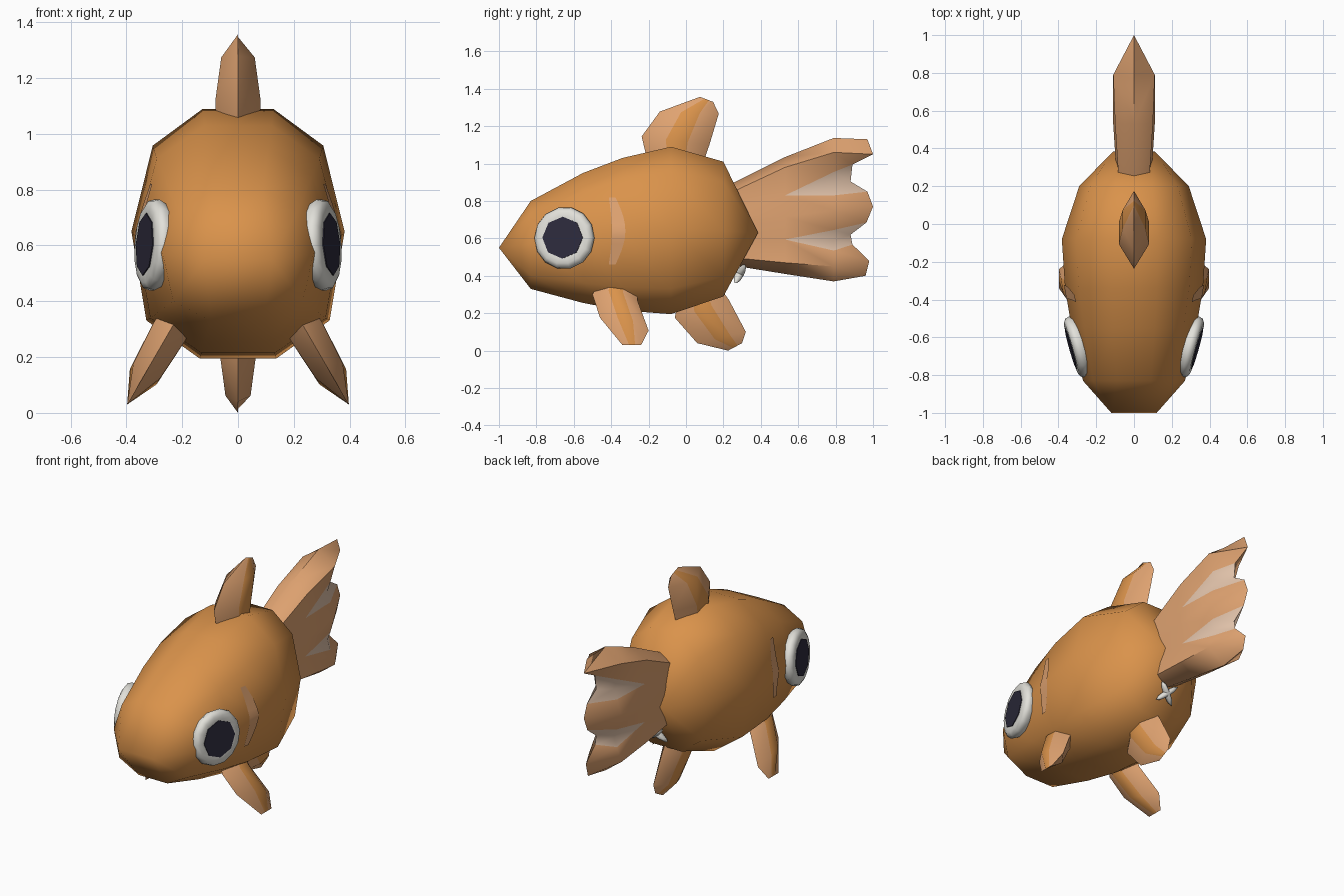
import bpy, bmesh, math
from mathutils import Vector, Matrix
from mathutils.bvhtree import BVHTree

if "Cube" in bpy.data.objects:
    bpy.data.objects.remove(bpy.data.objects["Cube"])


def material(name, rgb):
    m = bpy.data.materials.new(name)
    m.diffuse_color = (*rgb, 1)
    m.use_nodes = True
    m.node_tree.nodes["Principled BSDF"].inputs["Base Color"].default_value = m.diffuse_color
    return m


ORANGE = material("body orange", (0.70, 0.29, 0.07))
PEACH = material("fin peach", (0.74, 0.365, 0.165))
PALE = material("tail pale", (0.75, 0.54, 0.40))
WHITE = material("eye white", (0.76, 0.75, 0.70))
DARK = material("pupil navy", (0.026, 0.024, 0.045))


def finish(name, bm, mats, angle=60):
    """Weld, orient and smooth a bmesh, then link it as an object."""
    bmesh.ops.remove_doubles(bm, verts=bm.verts[:], dist=1e-4)
    bmesh.ops.recalc_face_normals(bm, faces=bm.faces[:])
    me = bpy.data.meshes.new(name)
    bm.to_mesh(me)
    bm.free()
    for m in mats:
        me.materials.append(m)
    for p in me.polygons:
        p.use_smooth = True
    me.set_sharp_from_angle(angle=math.radians(angle))
    ob = bpy.data.objects.new(name, me)
    bpy.context.scene.collection.objects.link(ob)
    return ob


def add_face(bm, pts, index=0):
    """Add a face, skipping points that coincide."""
    keep = []
    for p in pts:
        p = Vector(p)
        if all((p - q).length > 1e-4 for q in keep):
            keep.append(p)
    if len(keep) > 2:
        bm.faces.new([bm.verts.new(p) for p in keep]).material_index = index


def loft(rings, rule=lambda j: 0):
    """Skin closed rings and cap both ends."""
    bm = bmesh.new()
    n = len(rings[0])
    for a, b in zip(rings, rings[1:]):
        for j in range(n):
            k = (j + 1) % n
            add_face(bm, [a[j], a[k], b[k], b[j]], rule(j))
    add_face(bm, rings[0])
    add_face(bm, rings[-1])
    return bm


# Body: ten-sided sections from the wedge nose to the wedge rear
half = [(0.33, 1), (0.80, 0.70), (1, 0), (0.86, -0.70), (0.36, -1)]
section = half + [(-u, v) for u, v in reversed(half)]


def wedge(y, z, w):
    return [(math.copysign(w, u), y, z) for u, _ in section]


rings = [wedge(-1, 0.55, 0.12)]
for y, w, top, mid, low in [(-0.83, 0.27, 0.80, 0.57, 0.33), (-0.55, 0.33, 0.95, 0.61, 0.255),
                            (-0.34, 0.365, 1.03, 0.63, 0.215), (-0.08, 0.382, 1.09, 0.65, 0.195),
                            (0.20, 0.29, 1.01, 0.64, 0.29)]:
    rings.append([(u * w, y, mid + v * (top - mid if v > 0 else mid - low)) for u, v in section])
rings.append(wedge(0.385, 0.63, 0.11))
bm = loft(rings)
bm.normal_update()
tree = BVHTree.FromBMesh(bm)
finish("body", bm, [ORANGE], 75)


# Fins: six-sided lens sections with an orange strip along the middle
def fin(name, rows, place, normal):
    rings = []
    for lead, trail, t in rows:
        a, b, n = Vector(lead), Vector(trail), Vector(normal) * t
        pts = [place(*a.lerp(b, f)) for f in (0, 0.36, 0.68, 1)]
        rings.append([pts[0], pts[1] + n, pts[2] + n, pts[3], pts[2] - n, pts[1] - n])
    finish(name, loft(rings, lambda j: 1 if j in (1, 4) else 0), [PEACH, ORANGE])


def centred(y, z):
    return Vector((0, y, z))


fin("dorsal_fin", [((-0.21, 1.03), (0.09, 1.0), 0.08), ((-0.237, 1.145), (0.125, 1.10), 0.08),
                   ((-0.14, 1.278), (0.175, 1.267), 0.06), ((0.075, 1.357), (0.145, 1.33), 0)],
    centred, (1, 0, 0))
fin("belly_fin", [((-0.04, 0.27), (0.18, 0.34), 0.065), ((-0.06, 0.176), (0.23, 0.27), 0.065),
                  ((0.06, 0.04), (0.32, 0.10), 0.045), ((0.225, 0.0), (0.30, 0.04), 0)],
    centred, (1, 0, 0))
for side, s in (("right", 1), ("left", -1)):
    fin("side_fin_" + side,
        [((-0.46, 0.38), (-0.26, 0.37), 0.06), ((-0.50, 0.30), (-0.26, 0.27), 0.065),
         ((-0.46, 0.176), (-0.20, 0.107), 0.055), ((-0.34, 0.03), (-0.24, 0.03), 0)],
        lambda y, z: Vector((s * (0.235 + (0.31 - z) * 0.58), y, z)), (s * 0.866, 0, 0.5))

# Tail: three lobes, columns run from the top edge to the bottom edge
tail_z = [  # heights of each column at root, quarter, outer row
    (0.88, 0.835, 0.73, 0.73, 0.73, 0.67, 0.61, 0.61, 0.61, 0.50, 0.46),
    (1.035, 0.98, 0.83, 0.83, 0.83, 0.715, 0.594, 0.594, 0.594, 0.47, 0.41),
    (1.137, 1.06, 0.955, 0.89, 0.83, 0.75, 0.645, 0.59, 0.535, 0.45, 0.37)]
tail_x = [(0, 0.08, 0.09, 0.09, 0.09, 0.09, 0.09, 0.09, 0.09, 0.08, 0),
          (0, 0.10, 0.09, 0.09, 0.09, 0.11, 0.09, 0.09, 0.09, 0.10, 0),
          (0, 0.11, 0.08, 0.06, 0.08, 0.11, 0.08, 0.06, 0.08, 0.11, 0)]
tail_tip = [(0.97, 1.13), (1.0, 1.05), (0.89, 0.995), (0.88, 0.904), (0.97, 0.85), (1.0, 0.77),
            (0.965, 0.685), (0.88, 0.62), (0.89, 0.567), (0.98, 0.48), (0.96, 0.40)]
bm = bmesh.new()
for s in (1, -1):
    grid = [[(s * x, y, z) for x, z in zip(xs, zs)]
            for y, xs, zs in zip((0.22, 0.53, 0.79), tail_x, tail_z)]
    grid.append([(0, y, z) for y, z in tail_tip])
    for i in range(3):
        for j in range(10):
            pale = i > 0 and j in (2, 3, 6, 7)
            add_face(bm, [grid[i][j], grid[i][j + 1], grid[i + 1][j + 1], grid[i + 1][j]], int(pale))
finish("tail_fin", bm, [PEACH, PALE])


# Eyes: rounded white disc with an eight-sided pupil plate
def disc(name, profile, sides, frame, mat):
    rings = [[frame @ Vector((r * math.cos(2 * math.pi * k / sides),
                              r * math.sin(2 * math.pi * k / sides), h))
              for k in range(sides)] for r, h in profile]
    finish(name, loft(rings), [mat], 50)


for side, s in (("right", 1), ("left", -1)):
    n = Vector((s * 0.96, -0.27, 0.06))
    frame = Matrix.Translation((s * 0.30, -0.65, 0.602)) @ n.to_track_quat('Z', 'Y').to_matrix().to_4x4()
    disc("eye_" + side, [(0.15, -0.03), (0.167, 0), (0.16, 0.022), (0.14, 0.034), (0.115, 0.034)],
         14, frame, WHITE)
    disc("pupil_" + side, [(0.112, 0.032), (0.112, 0.038)], 8, frame, DARK)

    # Gill stripe: thin curved plate laid on the body side
    bm = bmesh.new()
    grid = []
    for i in range(11):
        f = i / 10
        z = 0.46 + 0.36 * f
        mid = -0.395 + 0.035 * math.sin(math.pi * f)
        w = 0.018 + 0.018 * math.sin(math.pi * f)
        row = []
        for c in (-1, 0, 1):
            hit = tree.ray_cast(Vector((s, mid + c * w, z)), Vector((-s, 0, 0)))[0]
            row.append(hit + Vector((s * 0.006, 0, 0)))
        grid.append(row)
    for a, b in zip(grid, grid[1:]):
        for j in range(2):
            quad = [a[j], a[j + 1], b[j + 1], b[j]]
            add_face(bm, quad if s > 0 else quad[::-1])
    finish("gill_stripe_" + side, bm, [PEACH])

# Small white cross under the tail
bm = bmesh.new()
base = Matrix.Translation((0, 0.288, 0.41)) @ Vector((0, 0.88, -0.47)).to_track_quat('Z', 'Y').to_matrix().to_4x4()
for a in (45, -45):
    m = base @ Matrix.Rotation(math.radians(a), 4, 'Z') @ Matrix.Diagonal((0.08, 0.018, 0.022, 1))
    bmesh.ops.create_uvsphere(bm, u_segments=8, v_segments=6, radius=1, matrix=m)
finish("vent_cross", bm, [WHITE])
